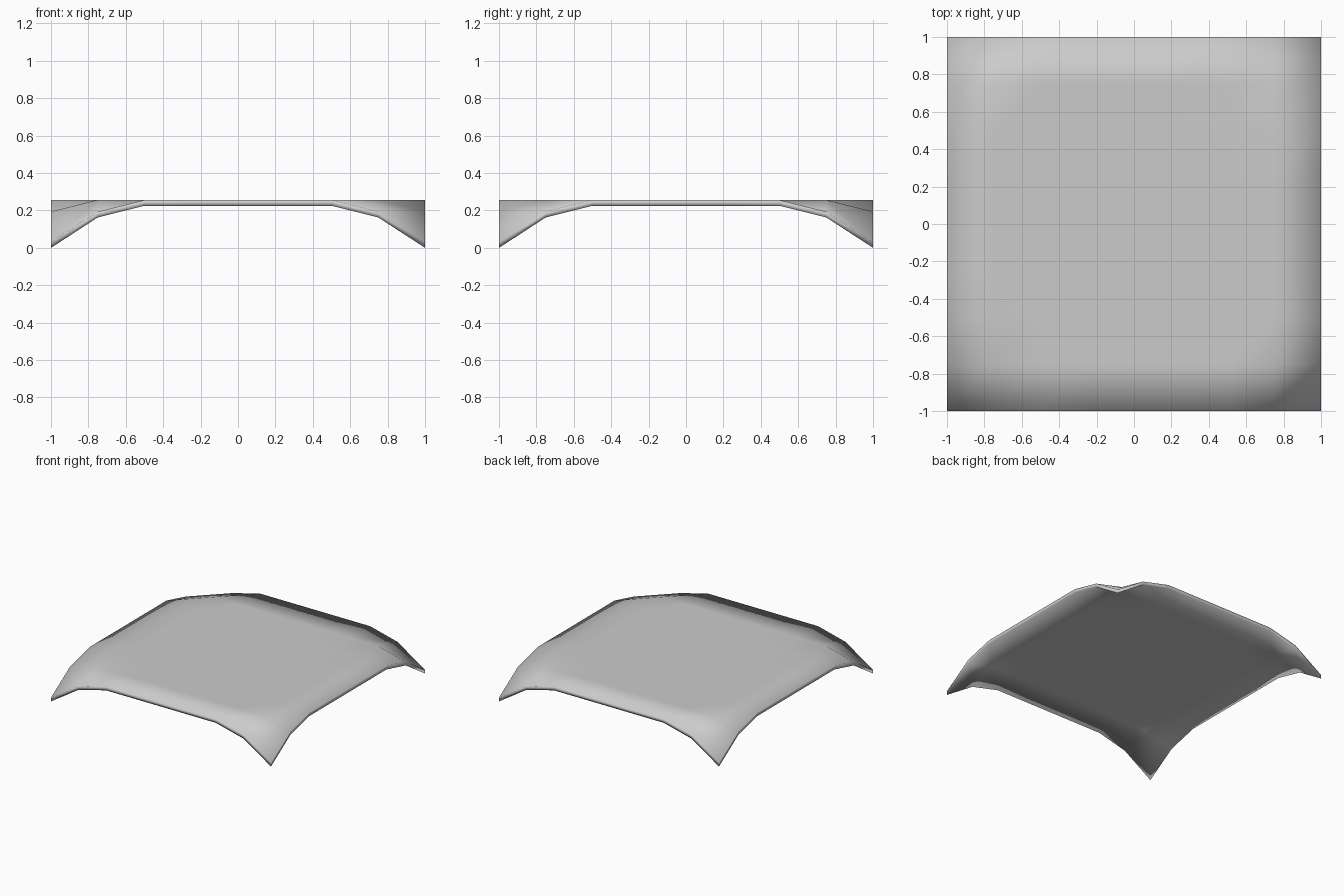
import bpy
import bmesh

if "Cube" in bpy.data.objects:
    bpy.data.objects.remove(bpy.data.objects["Cube"])

TOP, THICK = 0.256, 0.031
# How far the rim vertices sag, by (near corner x, near corner y) in quarter units
SAG = {(4, 4): 0.225, (3, 4): 0.0625, (4, 3): 0.0625}

# Flat 8 x 8 sheet with drooping corners
bm = bmesh.new()
bmesh.ops.create_grid(bm, x_segments=8, y_segments=8, size=1.0)
for v in bm.verts:
    key = (round(abs(v.co.x) * 4), round(abs(v.co.y) * 4))
    v.co.z = TOP - SAG.get(key, 0.0)

# Split every square along the same diagonal
for f in list(bm.faces):
    order = sorted(f.verts, key=lambda v: v.co.x + v.co.y)
    bmesh.utils.face_split(f, order[0], order[-1])

# Give the sheet its thickness, straight down
ret = bmesh.ops.extrude_face_region(bm, geom=list(bm.faces), use_keep_orig=True)
for v in ret["geom"]:
    if isinstance(v, bmesh.types.BMVert):
        v.co.z -= THICK
bmesh.ops.recalc_face_normals(bm, faces=list(bm.faces))
for f in bm.faces:
    f.smooth = True

mesh = bpy.data.meshes.new("draped_sheet")
bm.to_mesh(mesh)
bm.free()
sheet = bpy.data.objects.new("draped_sheet", mesh)
bpy.context.collection.objects.link(sheet)
